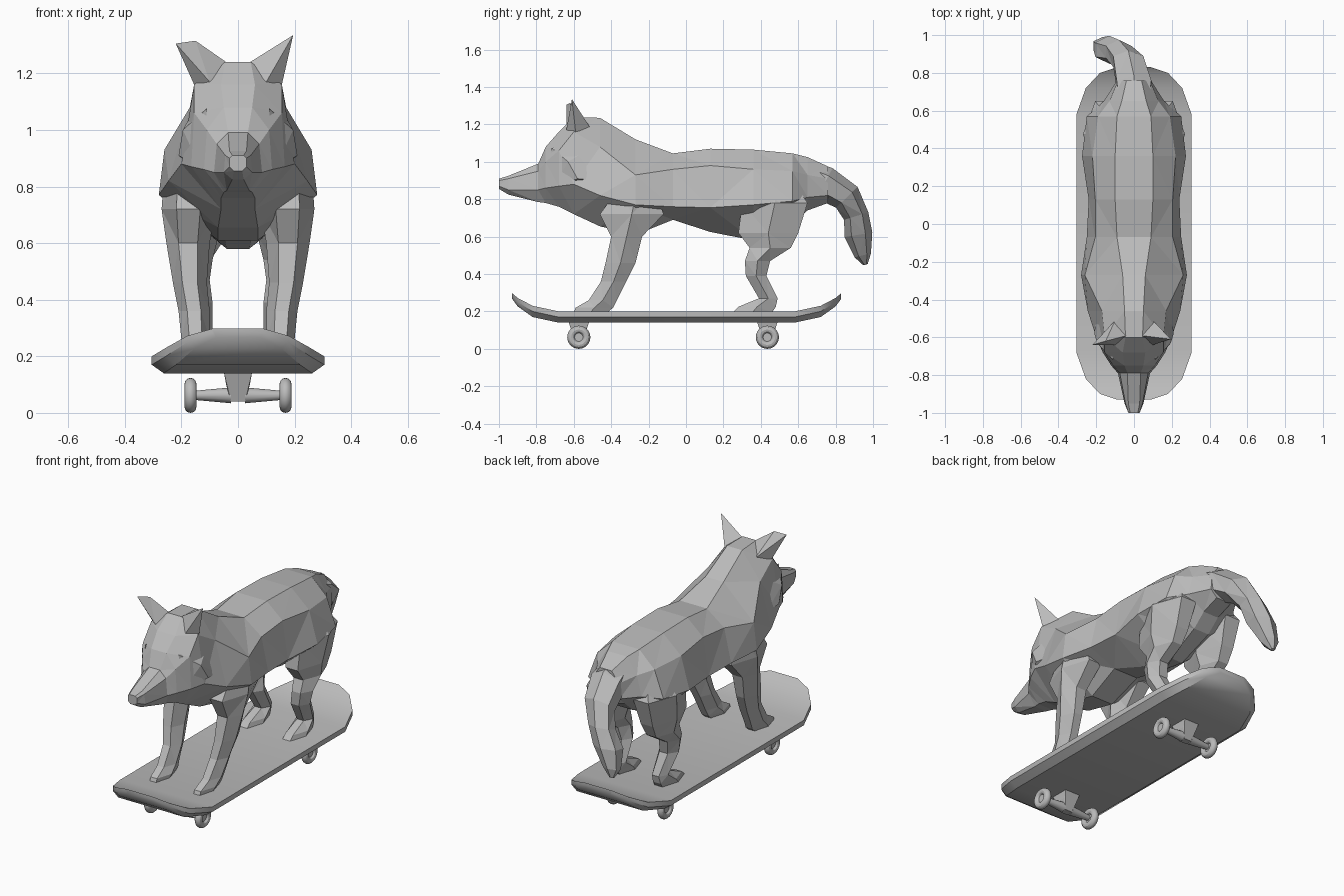
import bpy, bmesh, math
from mathutils import Vector

cube = bpy.data.objects.get("Cube")
if cube:
    bpy.data.objects.remove(cube, do_unlink=True)

grey = bpy.data.materials.new("plain grey")
grey.use_nodes = True
grey.diffuse_color = (0.5, 0.5, 0.5, 1)
grey.node_tree.nodes["Principled BSDF"].inputs["Base Color"].default_value = grey.diffuse_color


def finish(name, bm):
    """Turn a bmesh into a named grey object."""
    bmesh.ops.recalc_face_normals(bm, faces=bm.faces)
    mesh = bpy.data.meshes.new(name)
    bm.to_mesh(mesh)
    bm.free()
    mesh.materials.append(grey)
    obj = bpy.data.objects.new(name, mesh)
    bpy.context.collection.objects.link(obj)
    return obj


def loft(name, rings, facet=True):
    """Skin a row of closed rings and cap both ends."""
    bm = bmesh.new()
    loops = [[bm.verts.new(p) for p in ring] for ring in rings]
    count = len(loops[0])
    for a, b in zip(loops, loops[1:]):
        for i in range(count):
            j = (i + 1) % count
            bm.faces.new((a[i], a[j], b[j], b[i]))
    bm.faces.new(loops[0])
    bm.faces.new(loops[-1])
    if facet:
        bmesh.ops.triangulate(bm, faces=bm.faces, quad_method='SHORT_EDGE')
    return finish(name, bm)


def hull(name, points):
    bm = bmesh.new()
    for p in points:
        bm.verts.new(p)
    bmesh.ops.convex_hull(bm, input=bm.verts)
    return finish(name, bm)


def mirrored(half):
    """Close a right-hand half section across x = 0."""
    return half + [(-x, y, z) for x, y, z in reversed(half)]


# Head and body: y, heights (top, upper, lower, bottom), half widths in the same order
body_sections = [
    (-1.0, (.91, .9, .87, .855), (.02, .03, .03, .015)),
    (-.95, (.925, .91, .85, .825), (.03, .045, .05, .02)),
    (-.79, (.99, .95, .85, .785), (.035, .075, .085, .04)),
    (-.75, (1.08, 1, .86, .78), (.05, .11, .12, .05)),
    (-.68, (1.16, 1.06, .87, .76), (.06, .155, .165, .06)),
    (-.6, (1.24, 1.16, .88, .72), (.045, .155, .2, .06)),
    (-.46, (1.235, 1.08, .82, .655), (.05, .17, .245, .07)),
    (-.27, (1.12, .93, .77, .61), (.06, .26, .28, .07)),
    (-.07, (1.045, .96, .76, .69), (.09, .205, .25, .08)),
    (.13, (1.07, .98, .755, .625), (.1, .205, .24, .05)),
    (.36, (1.065, .96, .77, .58), (.1, .22, .275, .04)),
    (.57, (1.045, .95, .79, .67), (.09, .19, .25, .05)),
    (.65, (1.025, .93, .81, .74), (.065, .13, .16, .05)),
    (.76, (.975, .91, .82, .78), (.04, .085, .09, .05)),
]
loft("wolf_body", [mirrored([(x, y, z) for x, z in zip(widths, heights)])
                   for y, heights, widths in body_sections])


# Legs: z, front y, back y, inner x, outer x
def leg(name, side, sections):
    rings = []
    for z, front, back, inner, outer in sections:
        inset = (outer - inner) * .28
        mid = (front + back) / 2
        outline = [(inner + inset, front), (outer - inset, front), (outer, mid),
                   (outer - inset, back), (inner + inset, back), (inner, mid)]
        rings.append([(side * x, y, z) for x, y in outline])
    loft(name, rings)


front_leg = [
    (.86, -.36, -.16, .1, .26),
    (.72, -.46, -.12, .08, .27),
    (.6, -.4, -.235, .1, .253),
    (.46, -.43, -.27, .11, .23),
    (.36, -.455, -.32, .1, .21),
    (.26, -.52, -.37, .1, .2),
    (.22, -.59, -.39, .095, .195),
    (.195, -.6, -.42, .1, .19),
]
rear_leg = [
    (.92, .4, .56, .06, .16),
    (.78, .3, .65, .04, .27),
    (.62, .28, .6, .07, .25),
    (.54, .34, .56, .09, .235),
    (.47, .315, .45, .1, .23),
    (.39, .32, .43, .09, .215),
    (.27, .39, .49, .09, .19),
    (.225, .28, .48, .085, .2),
    (.195, .25, .46, .085, .2),
]
for label, side in (("left", 1), ("right", -1)):
    leg("front_leg_" + label, side, front_leg)
    leg("rear_leg_" + label, side, rear_leg)

# Cheek fur and ears: an ear has base corners on the skull and one or two tips
cheek = [(.11, -.72, 1.075), (.195, -.63, 1), (.13, -.71, .86), (.21, -.58, .91),
         (.2, -.48, .9), (.15, -.5, 1.08)]
for label, side, tips in (("left", 1, [(.195, -.61, 1.335)]),
                          ("right", -1, [(.22, -.64, 1.305), (.15, -.62, 1.315)])):
    corners = [(.035, -.59, 1.235), (.155, -.59, 1.16), (.1, -.51, 1.18), (.1, -.64, 1.17)]
    hull("ear_" + label, [(side * x, y, z) for x, y, z in corners + tips])
    hull("cheek_fur_" + label, [(side * x, y, z) for x, y, z in cheek])

# Tail: bent tube of six sides, wider than deep
tail_path = [
    (0, .64, .93, .08), (0, .74, .885, .092), (-.03, .86, .81, .08), (-.08, .91, .71, .068),
    (-.13, .922, .61, .075), (-.17, .945, .5, .045), (-.18, .96, .45, .012),
]
tail_rings = []
for i, (x, y, z, radius) in enumerate(tail_path):
    before = Vector(tail_path[max(i - 1, 0)][:3])
    after = Vector(tail_path[min(i + 1, len(tail_path) - 1)][:3])
    across = Vector((1.15, 0, 0))
    up = (after - before).cross(across).normalized()
    ring = []
    for k in range(6):
        angle = math.tau * k / 6 + math.pi / 2
        ring.append(Vector((x, y, z)) + radius * (math.cos(angle) * across + math.sin(angle) * up))
    tail_rings.append(ring)
loft("tail", tail_rings)

# Deck: chamfered board with both ends curving up
DECK_CENTRE = -.05
kick = [(.88, .09, .298, .5), (.85, .18, .272, .75), (.77, .255, .23, 1), (.63, .305, .2, 1)]
stations = [(-d, w, z, t) for d, w, z, t in kick] + list(reversed(kick))
deck_rings = []
for dist, width, top, thick in stations:
    y = DECK_CENTRE + dist
    deck_rings.append(mirrored([(width, y, top), (width, y, top - .03 * thick),
                                (width * .86, y, top - .06 * thick)]))
deck = loft("deck", deck_rings, facet=False)
deck.select_set(True)
bpy.context.view_layer.objects.active = deck
bpy.ops.object.shade_smooth_by_angle()


# Trucks and wheels
def place(name):
    obj = bpy.context.object
    obj.name = name
    obj.data.materials.append(grey)
    bpy.ops.object.shade_smooth_by_angle()


AXLE = .062
SIDEWAYS = (0, math.pi / 2, 0)
for end, y in (("front", -.573), ("rear", .435)):
    hull(end + "_truck_block", [(sx * w, y + sy * d, z) for sx in (-1, 1) for sy in (-1, 1)
                                for w, d, z in ((.05, .055, .145), (.042, .035, .1), (.025, .02, .04))])
    for label, side in (("left", 1), ("right", -1)):
        bpy.ops.mesh.primitive_cone_add(vertices=12, radius1=.028, radius2=.016, depth=.13,
                                        location=(side * .09, y, AXLE),
                                        rotation=(0, side * math.pi / 2, 0))
        place(f"{end}_axle_{label}")
        bpy.ops.mesh.primitive_torus_add(major_segments=24, minor_segments=12, major_radius=.041,
                                         minor_radius=.021, location=(side * .168, y, AXLE),
                                         rotation=SIDEWAYS)
        place(f"{end}_wheel_{label}")
        bpy.ops.mesh.primitive_cylinder_add(vertices=16, radius=.03, depth=.018,
                                            location=(side * .168, y, AXLE), rotation=SIDEWAYS)
        place(f"{end}_hub_{label}")
